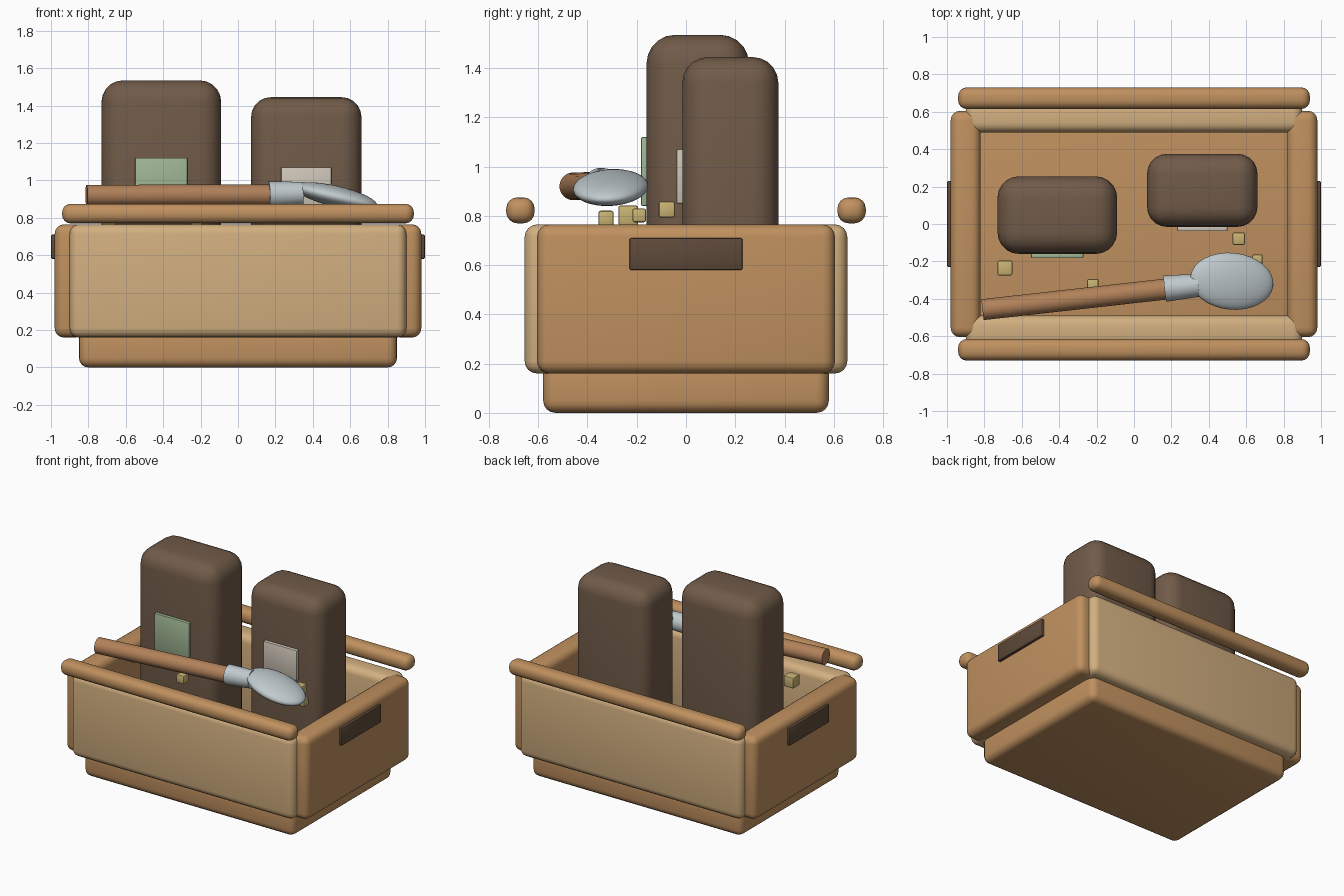
import bpy
import math
from mathutils import Vector

if "Cube" in bpy.data.objects:
    bpy.data.objects.remove(bpy.data.objects["Cube"])


def material(name, rgb):
    m = bpy.data.materials.new(name)
    m.diffuse_color = (*[(c / 255) ** 2.2 for c in rgb], 1)
    m.use_nodes = True
    m.node_tree.nodes["Principled BSDF"].inputs["Base Color"].default_value = m.diffuse_color
    return m


WOOD = material("wood", (190, 143, 95))
PALE = material("pale_wood", (209, 174, 127))
DARK = material("dark_brown", (94, 75, 60))
BAG = material("bag_brown", (112, 91, 74))
HANDLE = material("handle_wood", (176, 128, 90))
METAL = material("metal", (190, 200, 204))
GREEN = material("green_label", (158, 180, 146))
CREAM = material("cream_label", (205, 196, 183))
CUBE = material("cube_tan", (200, 178, 115))


def finish(obj, name, mat, angle=40):
    obj.name = name
    obj.data.materials.append(mat)
    bpy.ops.object.shade_smooth_by_angle(angle=math.radians(angle))
    return obj


def box(name, x, y, z, mat, bevel=0.01, segments=4):
    """Rounded box given (min, max) on each axis."""
    bpy.ops.mesh.primitive_cube_add(size=1)
    obj = bpy.context.object
    for v in obj.data.vertices:
        v.co = [r[0] if c < 0 else r[1] for c, r in zip(v.co, (x, y, z))]
    mod = obj.modifiers.new("round", 'BEVEL')
    mod.width = bevel
    mod.segments = segments
    bpy.ops.object.modifier_apply(modifier=mod.name)
    return finish(obj, name, mat)


def rod(name, a, b, r1, r2, mat):
    """Tapered cylinder from a to b."""
    a, b = Vector(a), Vector(b)
    bpy.ops.mesh.primitive_cone_add(vertices=32, radius1=r1, radius2=r2,
                                    depth=(b - a).length, location=(a + b) / 2)
    obj = bpy.context.object
    obj.rotation_euler = (b - a).to_track_quat('Z', 'Y').to_euler()
    return finish(obj, name, mat)


# Crate base
box("base", (-.85, .85), (-.58, .58), (0, .22), WOOD, .05)

# Walls, grips and rails, mirrored
for s, side, end in ((-1, "left", "front"), (1, "right", "back")):
    box(side + "_wall", sorted((s * .82, s * .98)), (-.605, .605), (.16, .765), WOOD, .05)
    box(side + "_grip", sorted((s * .96, s)), (-.23, .23), (.58, .71), DARK, .008, 2)
    box(end + "_wall", (-.9, .9), sorted((s * .49, s * .655)), (.16, .765), PALE, .05)
    box(end + "_rail", (-.94, .94), sorted((s * .615, s * .73)), (.77, .875), WOOD, .045)

# Tall bags with labels
box("left_bag", (-.73, -.09), (-.16, .255), (.2, 1.535), BAG, .115, 5)
box("right_bag", (.07, .66), (-.015, .375), (.2, 1.445), BAG, .105, 5)
box("left_label", (-.55, -.27), (-.182, -.155), (.84, 1.12), GREEN, .005, 2)
box("right_label", (.23, .5), (-.038, -.01), (.85, 1.07), CREAM, .005, 2)

# Small cubes
for i, (x, y, z, s) in enumerate(((-.69, -.235, .802, .08), (-.22, -.325, .79, .062),
                                  (.56, -.078, .826, .066), (.66, -.19, .802, .056))):
    h = s / 2
    box(f"cube_{i + 1}", (x - h, x + h), (y - h, y + h), (z - h, z + h), CUBE, .009, 2)

# Scoop: wooden handle, metal collar, bowl
rod("scoop_handle", (-.81, -.458, .92), (.18, -.347, .923), .056, .056, HANDLE)
rod("scoop_collar", (.165, -.346, .925), (.345, -.327, .93), .07, .062, METAL)
bpy.ops.mesh.primitive_uv_sphere_add(segments=32, ring_count=16, radius=1, location=(.523, -.306, .915))
bowl = bpy.context.object
bowl.scale = (.229, .152, .056)
bowl.rotation_euler = (0, math.radians(13), math.radians(-6))
finish(bowl, "scoop_bowl", METAL)
